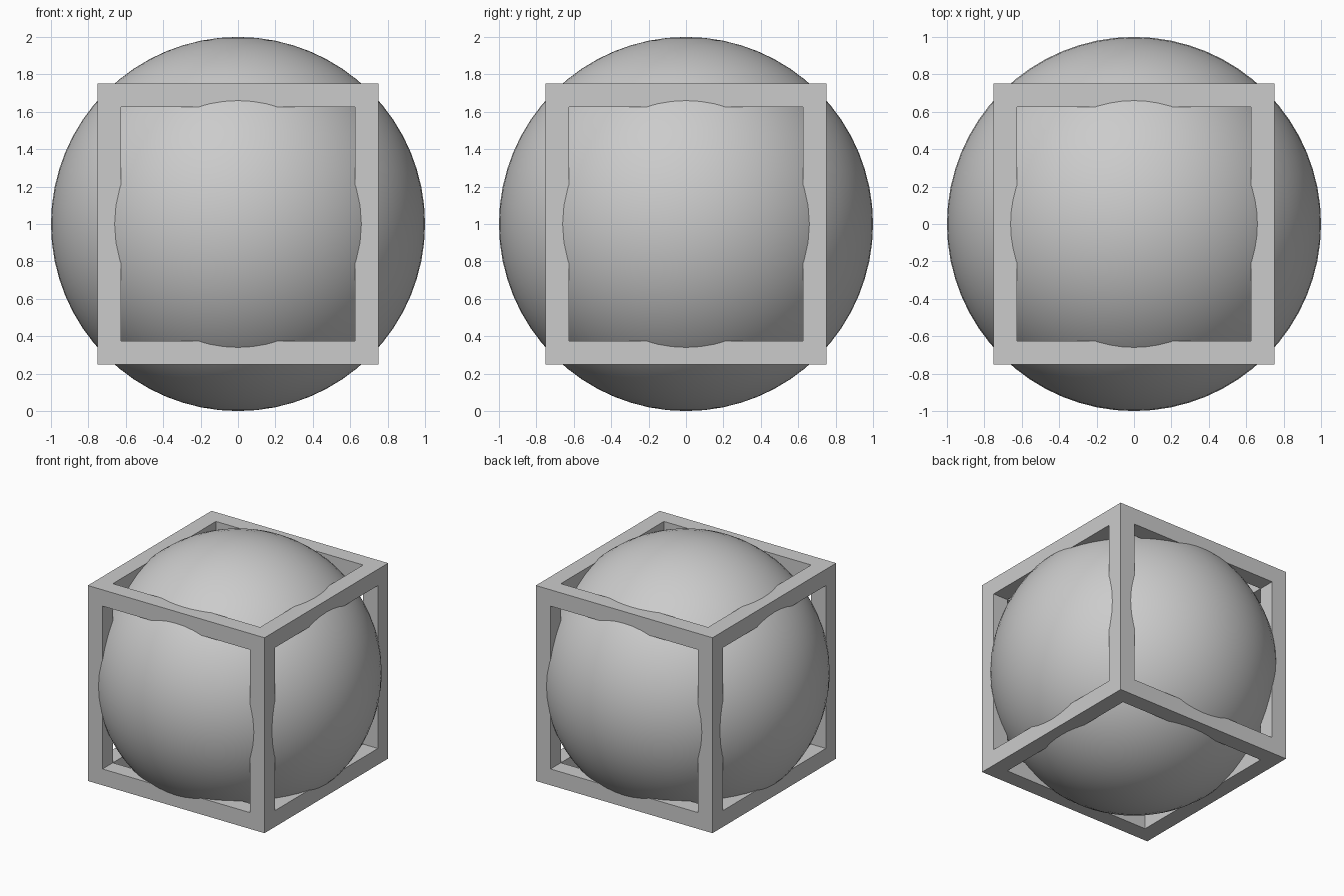
import bpy
from itertools import product

if "Cube" in bpy.data.objects:
    bpy.data.objects.remove(bpy.data.objects["Cube"], do_unlink=True)

grey = bpy.data.materials.new("plain grey")
grey.use_nodes = True
COLOUR = (0.6, 0.6, 0.6, 1)
grey.diffuse_color = COLOUR
grey.node_tree.nodes["Principled BSDF"].inputs["Base Color"].default_value = COLOUR

CENTRE = 1.0   # height of the shared centre
HALF = 0.75    # half the outer size of the frame
BAR = 0.125    # bar thickness


def box(name, size, location):
    bpy.ops.mesh.primitive_cube_add(size=1, location=location)
    obj = bpy.context.object
    obj.name = name
    obj.scale = size
    bpy.ops.object.transform_apply(location=False, rotation=False, scale=True)
    obj.data.materials.append(grey)
    return obj


# Smooth ball
bpy.ops.mesh.primitive_uv_sphere_add(segments=64, ring_count=32, radius=1,
                                     location=(0, 0, CENTRE))
ball = bpy.context.object
ball.name = "ball"
ball.data.materials.append(grey)
bpy.ops.object.shade_smooth()

# Cubic frame: a solid block with a square opening cut through on each axis
frame = box("cube_frame", (2 * HALF,) * 3, (0, 0, CENTRE))
inner = 2 * (HALF - BAR)
for axis in range(3):
    size = [inner] * 3
    size[axis] = 2 * HALF + 1
    cutter = box("opening_cutter_" + "xyz"[axis], size, (0, 0, CENTRE))
    cut = frame.modifiers.new("opening", 'BOOLEAN')
    cut.operation = 'DIFFERENCE'
    cut.solver = 'EXACT'
    cut.object = cutter
    bpy.context.view_layer.objects.active = frame
    bpy.ops.object.modifier_apply(modifier=cut.name)
    bpy.data.objects.remove(cutter, do_unlink=True)
